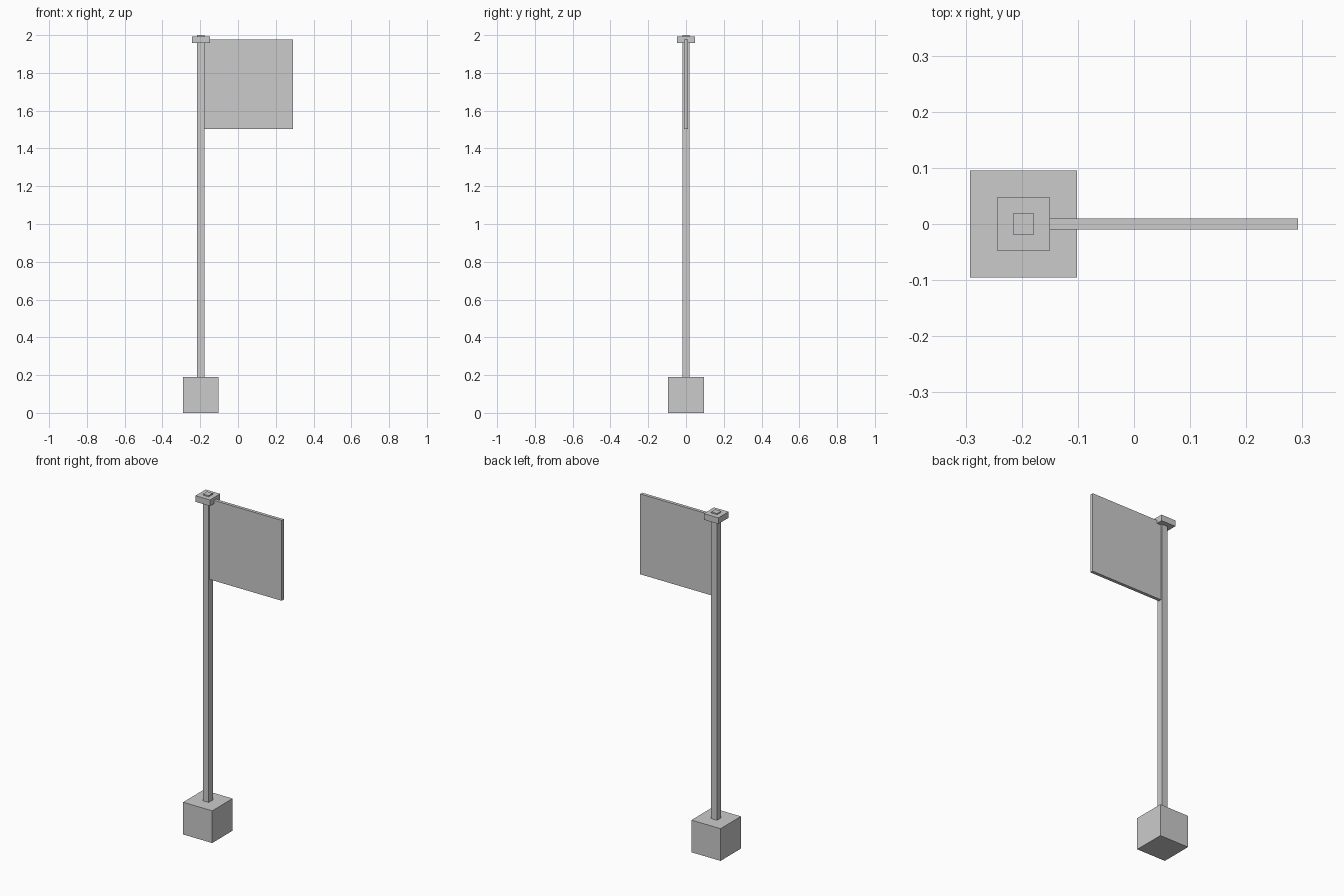
import bpy

if "Cube" in bpy.data.objects:
    bpy.data.objects.remove(bpy.data.objects["Cube"])


def box(name, x0, x1, half_y, z0, z1):
    """Axis-aligned box, symmetric in y."""
    bpy.ops.mesh.primitive_cube_add(size=1, location=((x0 + x1) / 2, 0, (z0 + z1) / 2))
    ob = bpy.context.object
    ob.name = name
    ob.scale = (x1 - x0, 2 * half_y, z1 - z0)
    bpy.ops.object.transform_apply(location=False, rotation=False, scale=True)
    return ob


def post(name, width, z0, z1):
    """Square block centred on the pole axis."""
    return box(name, POLE_X - width / 2, POLE_X + width / 2, width / 2, z0, z1)


POLE_X = -0.197

post("base_block", 0.19, 0.0, 0.19)
post("pole", 0.038, 0.19, 2.0)
post("pole_cap", 0.095, 1.957, 1.993)

# flag panel, slightly embedded in the pole
box("flag", -0.184, 0.292, 0.0095, 1.502, 1.976)
